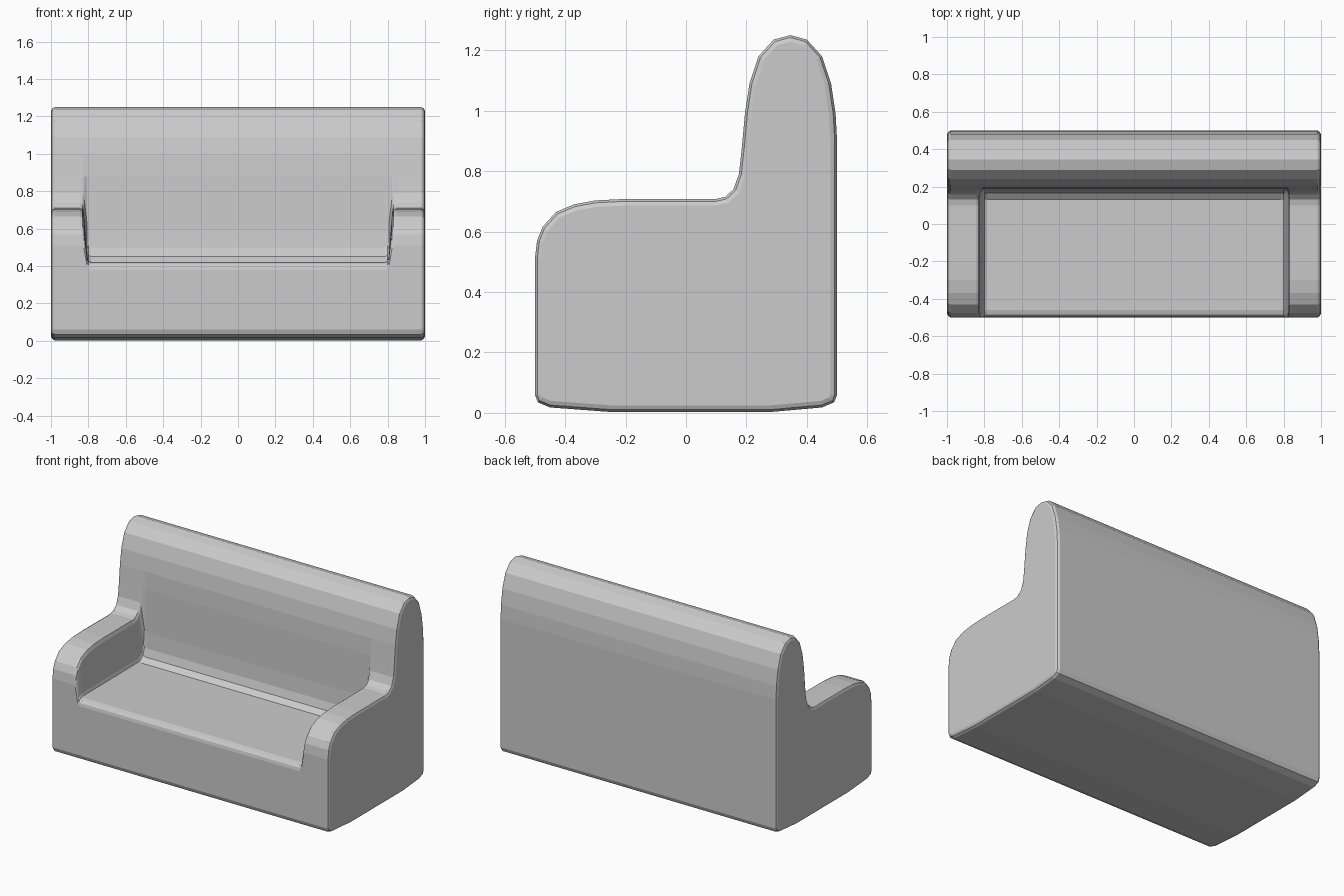
import bpy, bmesh
from mathutils import Vector

cube = bpy.data.objects.get("Cube")
if cube:
    bpy.data.objects.remove(cube)

grey = bpy.data.materials.new("upholstery_grey")
grey.use_nodes = True
colour = (0.6, 0.6, 0.6, 1)
grey.diffuse_color = colour
grey.node_tree.nodes["Principled BSDF"].inputs["Base Color"].default_value = colour

# Side profile (y, z): base, back and rounded top, shared by every section
SHELL = [(-.5, .06), (-.49, .035), (-.45, .018), (-.25, .003), (.28, .003), (.45, .018),
         (.49, .035), (.5, .06), (.5, .9), (.495, .99), (.48, 1.09), (.45, 1.18),
         (.4, 1.235), (.345, 1.25), (.29, 1.235), (.24, 1.18), (.21, 1.09), (.195, .99)]
# Front run over the armrest, and the matching run over the seat
ARM = [(.185, .88), (.175, .79), (.157, .74), (.13, .715), (.1, .708), (-.2, .708),
       (-.3, .703), (-.37, .69), (-.43, .665), (-.475, .615), (-.493, .57), (-.5, .51)]
SEAT = [(.19, .88), (.187, .6), (.18, .5), (.165, .45), (.13, .423), (-.2, .42),
        (-.3, .42), (-.37, .42), (-.46, .42), (-.485, .413), (-.496, .4), (-.5, .38)]


def section(blend, inset):
    """Outline between arm (0) and seat (1), shrunk along its normals."""
    front = [Vector(a).lerp(Vector(s), blend) for a, s in zip(ARM, SEAT)]
    pts = [Vector(p) for p in SHELL] + front
    out = []
    for i, p in enumerate(pts):
        along = (pts[(i + 1) % len(pts)] - pts[i - 1]).normalized()
        out.append(p + Vector((-along.y, along.x)) * inset)
    return out


# Sections from the outer side to the seat: x, blend, inset
half = [(1, 0, .022), (.994, 0, .008), (.98, 0, 0), (.845, 0, 0), (.832, .02, 0),
        (.824, .1, 0), (.806, .9, 0), (.8, .97, 0), (.785, 1, 0)]
stations = half + [(-x, b, i) for x, b, i in reversed(half)]

# Loft the sofa body through the sections
bm = bmesh.new()
rings = [[bm.verts.new((x, p.x, p.y)) for p in section(b, i)] for x, b, i in stations]
for r, s in zip(rings, rings[1:]):
    for k in range(len(r)):
        j = (k + 1) % len(r)
        bm.faces.new((r[k], r[j], s[j], s[k]))
bm.faces.new(rings[0])
bm.faces.new(rings[-1][::-1])
bmesh.ops.recalc_face_normals(bm, faces=bm.faces)

mesh = bpy.data.meshes.new("sofa_body")
bm.to_mesh(mesh)
bm.free()
mesh.materials.append(grey)
sofa = bpy.data.objects.new("sofa_body", mesh)
bpy.context.collection.objects.link(sofa)
